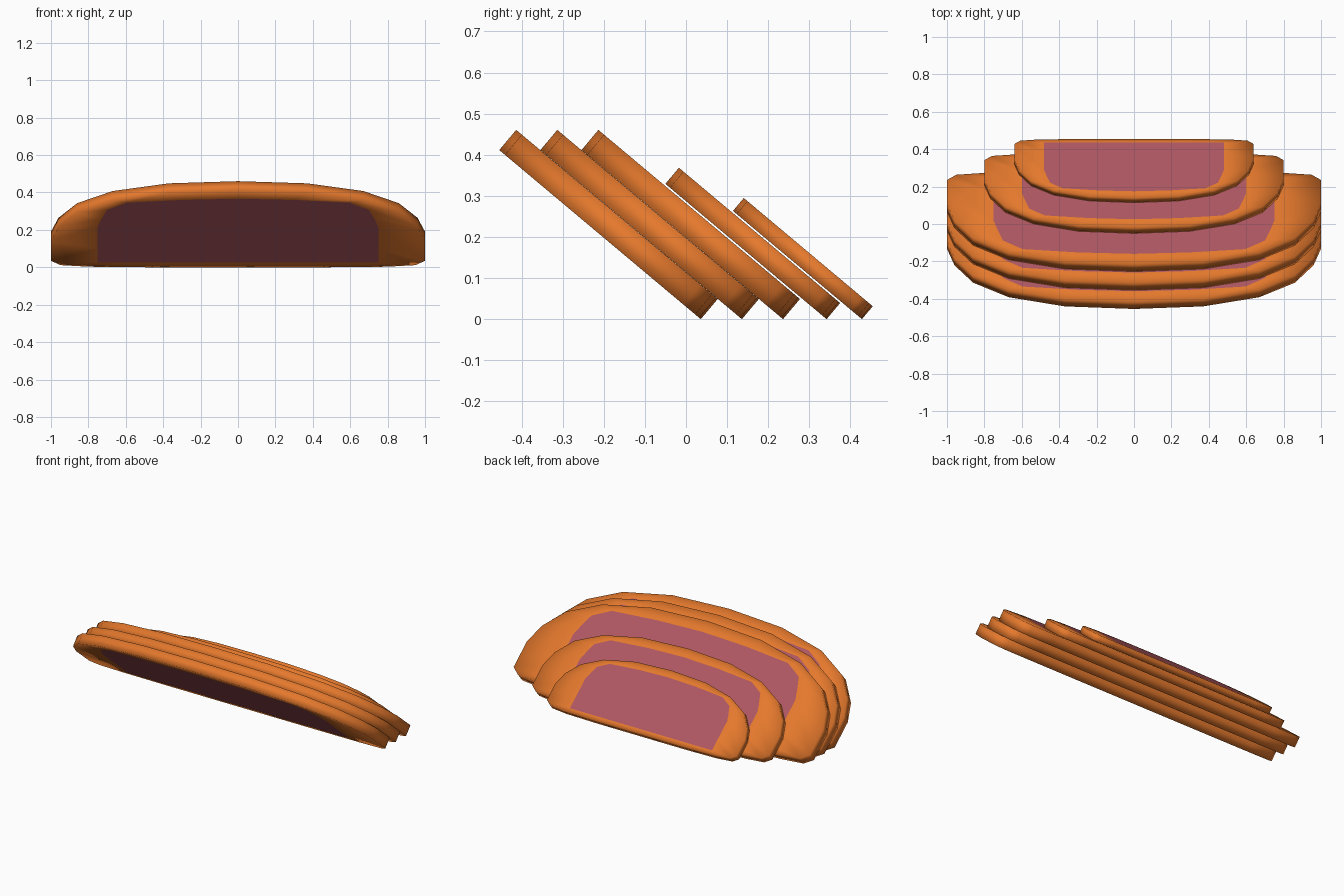
import bpy, bmesh, math
from mathutils import Vector

if "Cube" in bpy.data.objects:
    bpy.data.objects.remove(bpy.data.objects["Cube"])

TILT = math.radians(40)
UP = Vector((0, -math.cos(TILT), math.sin(TILT)))      # along the slice
NORMAL = Vector((0, math.sin(TILT), math.cos(TILT)))   # through its thickness
THICK = 0.064

# Right half of the slice: outer crust and the matching inner filling outline
OUTER = [(0, .64), (.37, .622), (.67, .558), (.86, .457), (.96, .335), (1, .22),
         (1, .055), (.95, .018), (.8, .005), (.47, 0), (0, 0)]
INNER = [(0, .57), (.3, .56), (.595, .537), (.7, .477), (.73, .40), (.75, .34),
         (.75, .15), (.75, .04), (.6, .04), (.4, .04), (0, .04)]


def material(name, color):
    m = bpy.data.materials.new(name)
    m.diffuse_color = (*color, 1)
    m.use_nodes = True
    m.node_tree.nodes["Principled BSDF"].inputs["Base Color"].default_value = m.diffuse_color
    return m


crust = material("crust", (.78, .19, .026))
filling = material("filling", (.42, .095, .12))


def mirrored(half):
    return half + [(-x, v) for x, v in half[-2:0:-1]]


def slice_part(name, y, scale):
    bm = bmesh.new()

    def loop(half, depth):
        return [bm.verts.new(Vector((x * scale, y, 0)) + UP * v * scale
                             + NORMAL * depth * scale) for x, v in mirrored(half)]

    # Bands: lower crust face, rim, upper crust face
    loops = [loop(INNER, 0), loop(OUTER, 0), loop(OUTER, THICK), loop(INNER, THICK)]
    n = len(loops[0])
    for a, b in zip(loops, loops[1:]):
        for i in range(n):
            j = (i + 1) % n
            bm.faces.new((a[i], a[j], b[j], b[i])).smooth = True
    # Flat filling panels on both sides
    for ring in (loops[0], loops[3]):
        f = bm.faces.new(ring)
        f.material_index = 1
        f.smooth = False
    bmesh.ops.recalc_face_normals(bm, faces=bm.faces)
    me = bpy.data.meshes.new(name)
    bm.to_mesh(me)
    bm.free()
    me.materials.append(crust)
    me.materials.append(filling)
    bpy.context.collection.objects.link(bpy.data.objects.new(name, me))


# Leaning row of slices, the last two smaller
for k, (y, s) in enumerate([(.036, 1), (.136, 1), (.236, 1), (.342, .8), (.428, .64)]):
    slice_part(f"slice_{k + 1}", y, s)
